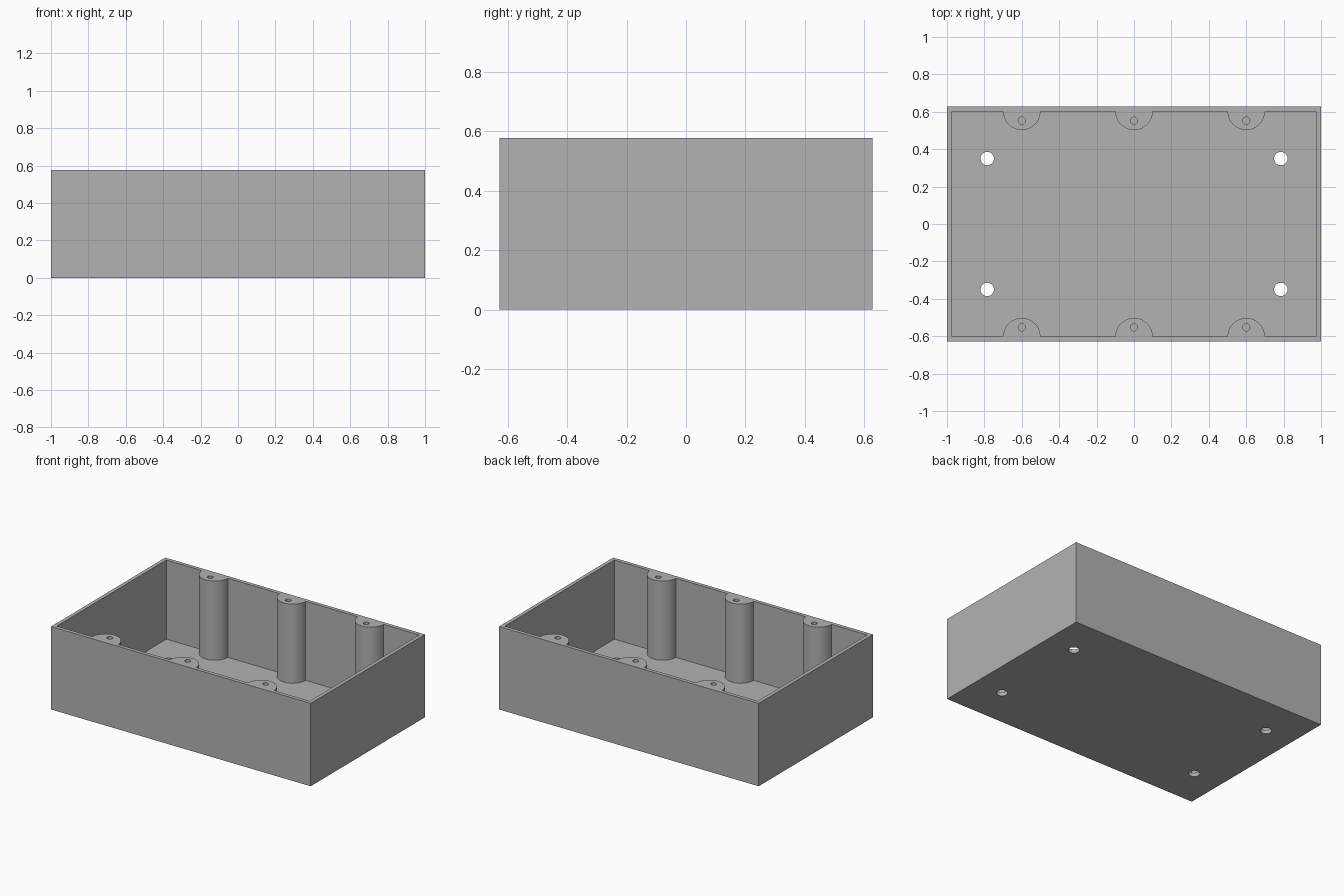
import bpy, bmesh
from math import sin, cos, pi

cube = bpy.data.objects.get("Cube")
if cube:
    bpy.data.objects.remove(cube, do_unlink=True)

LENGTH, WIDTH, HEIGHT = 2.0, 1.257, 0.577
WALL = 0.026
IN_X, IN_Y = LENGTH / 2 - WALL, WIDTH / 2 - WALL
POST_X, POST_R = (-0.6, 0.0, 0.6), 0.1

grey = bpy.data.materials.new("plain_grey")
grey.use_nodes = True
colour = (0.45, 0.45, 0.45, 1)
grey.diffuse_color = colour
grey.node_tree.nodes["Principled BSDF"].inputs["Base Color"].default_value = colour


def prism(name, outline, bottom, top):
    """Extrude a counter-clockwise outline from bottom to top."""
    bm = bmesh.new()
    base = bm.faces.new([bm.verts.new((x, y, bottom)) for x, y in outline])
    grown = bmesh.ops.extrude_face_region(bm, geom=[base])["geom"]
    lifted = [v for v in grown if isinstance(v, bmesh.types.BMVert)]
    bmesh.ops.translate(bm, verts=lifted, vec=(0, 0, top - bottom))
    bmesh.ops.recalc_face_normals(bm, faces=bm.faces)
    mesh = bpy.data.meshes.new(name)
    bm.to_mesh(mesh)
    bm.free()
    mesh.materials.append(grey)
    obj = bpy.data.objects.new(name, mesh)
    bpy.context.collection.objects.link(obj)
    return obj


def arc(cx, cy, radius, start, sweep, steps):
    return [(cx + radius * cos(start + sweep * i / steps),
             cy + radius * sin(start + sweep * i / steps)) for i in range(steps + 1)]


def circle(cx, cy, radius):
    return arc(cx, cy, radius, 0, 2 * pi, 32)[:-1]


def cut(target, cutter):
    cutter.hide_render = True
    bpy.context.view_layer.objects.active = target
    mod = target.modifiers.new("cut", 'BOOLEAN')
    mod.operation, mod.solver, mod.object = 'DIFFERENCE', 'EXACT', cutter
    bpy.ops.object.modifier_apply(modifier=mod.name)
    bpy.data.objects.remove(cutter, do_unlink=True)


# Solid outer block
x, y = LENGTH / 2, WIDTH / 2
box = prism("enclosure_box", [(-x, -y), (x, -y), (x, y), (-x, y)], 0, HEIGHT)

# Cavity whose outline bends around the half-round screw posts
outline = [(-IN_X, -IN_Y)]
for px in POST_X:
    outline += arc(px, -IN_Y, POST_R, pi, -pi, 32)
outline += [(IN_X, -IN_Y)]
outline += [(-px, -py) for px, py in outline]
cut(box, prism("cavity_cutter", outline, WALL, HEIGHT + 0.1))

# Blind screw holes in the posts
for px in POST_X:
    for side in (-1, 1):
        cut(box, prism("screw_cutter", circle(px, side * 0.553, 0.019), WALL, HEIGHT + 0.1))

# Mounting holes through the floor
for sx in (-1, 1):
    for sy in (-1, 1):
        cut(box, prism("mount_cutter", circle(sx * 0.785, sy * 0.35, 0.036), -0.1, 0.1))

# Smooth the round posts and holes, keep the box edges crisp
bpy.ops.object.select_all(action='DESELECT')
box.select_set(True)
bpy.context.view_layer.objects.active = box
bpy.ops.object.shade_smooth_by_angle(angle=pi / 6)
